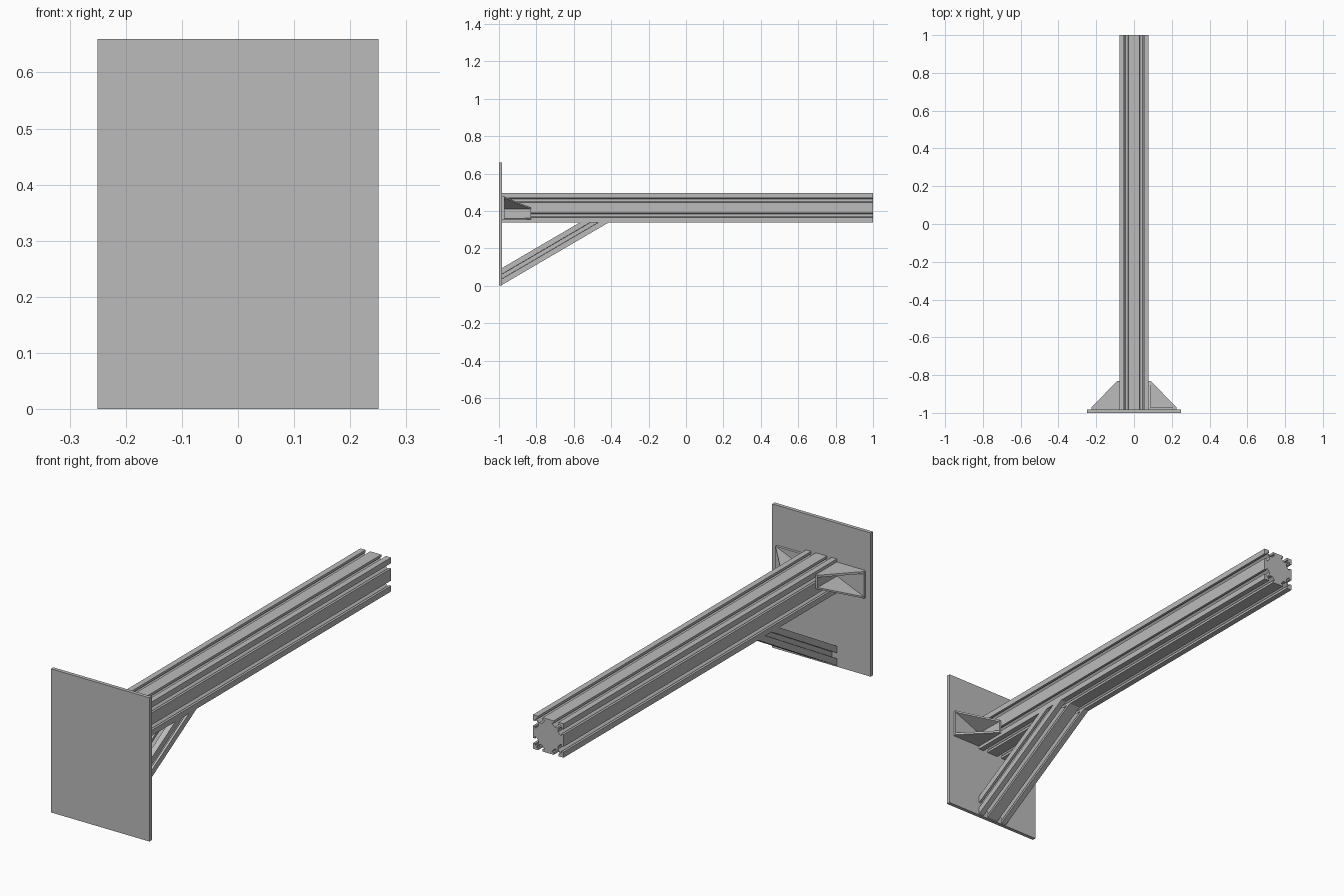
import bpy, bmesh

cube = bpy.data.objects.get("Cube")
if cube:
    bpy.data.objects.remove(cube)

metal = bpy.data.materials.new("grey_metal")
metal.use_nodes = True
metal.diffuse_color = (0.5, 0.5, 0.5, 1)
metal.node_tree.nodes["Principled BSDF"].inputs["Base Color"].default_value = (0.5, 0.5, 0.5, 1)


def prism(name, start, end):
    """Solid joining two matching outlines."""
    bm = bmesh.new()
    a = [bm.verts.new(p) for p in start]
    b = [bm.verts.new(p) for p in end]
    n = len(a)
    bm.faces.new(a)
    bm.faces.new(b[::-1])
    for i in range(n):
        j = (i + 1) % n
        bm.faces.new((a[j], a[i], b[i], b[j]))
    bmesh.ops.recalc_face_normals(bm, faces=bm.faces)
    mesh = bpy.data.meshes.new(name)
    bm.to_mesh(mesh)
    bm.free()
    mesh.materials.append(metal)
    obj = bpy.data.objects.new(name, mesh)
    bpy.context.collection.objects.link(obj)
    return obj


def box(name, x0, x1, y0, y1, z0, z1):
    ring = [(x0, y0), (x1, y0), (x1, y1), (x0, y1)]
    return prism(name, [(x, y, z0) for x, y in ring], [(x, y, z1) for x, y in ring])


def slot(top):
    """Undercut slot right of centre, as (across, up) points."""
    steps = [(.028, 0), (.028, .011), (.02, .011), (.02, .015), (.033, .028),
             (.046, .028), (.059, .015), (.059, .011), (.052, .011), (.052, 0)]
    return [(u, top - depth) for u, depth in steps]


PLATE_BACK, MID_Z, HALF = -.983, .417, .078

# Wall plate
box("wall_plate", -.25, .25, -1, PLATE_BACK, 0, .66)

# Square slotted beam: one side, turned four times
side = slot(HALF)
side = [(-x, z) for x, z in reversed(side)] + side + [(HALF, HALF)]
outline = []
for turn in range(4):
    outline += side
    side = [(z, -x) for x, z in side]
prism("slotted_beam", [(x, PLATE_BACK, z + MID_Z) for x, z in outline],
      [(x, 1, z + MID_Z) for x, z in outline])

# Flat slotted brace, mitred against the plate and the beam underside
quarter = slot(HALF / 2) + [(HALF, HALF / 2), (HALF, .011), (.067, .011),
                            (.067, .02), (.063, .02), (.053, .01)]
half = quarter + [(u, -v) for u, v in reversed(quarter)]
outline = half + [(-u, v) for u, v in reversed(half)]
SLOPE, STRETCH = .585, 1.159
foot, head = [], []
for u, v in outline:
    z = .05 + v * STRETCH
    foot.append((u, PLATE_BACK, z))
    head.append((u, PLATE_BACK + (MID_Z - HALF - z) / SLOPE, MID_Z - HALF))
prism("diagonal_brace", foot, head)

# Corner brackets: the second is the first turned half round the beam
for name, s in (("right", 1), ("left", -1)):
    def place(x, y, h):
        return (s * x, y, MID_Z + s * h)

    def panel(part, pts, offset):
        dx, dy, dz = offset
        prism(name + "_bracket_" + part, [place(*p) for p in pts],
              [place(x + dx, y + dy, h + dz) for x, y, h in pts])

    low, high, out, tip = -.064, .06, .225, -.83
    panel("plate_flange", [(HALF, PLATE_BACK, low), (out, PLATE_BACK, low),
                           (out, PLATE_BACK, high), (HALF, PLATE_BACK, high)], (0, .012, 0))
    panel("beam_flange", [(HALF, PLATE_BACK, low), (HALF, tip, low),
                          (HALF, tip, 0), (HALF, PLATE_BACK, high)], (.01, 0, 0))
    panel("flat_web", [(HALF, PLATE_BACK, low), (out, PLATE_BACK + .012, low),
                       (HALF + .01, tip, low)], (0, 0, .01))
    panel("sloped_web", [(HALF, PLATE_BACK, -.01), (out, PLATE_BACK + .012, high - .008),
                         (HALF + .01, tip, -.008)], (0, 0, .008))
